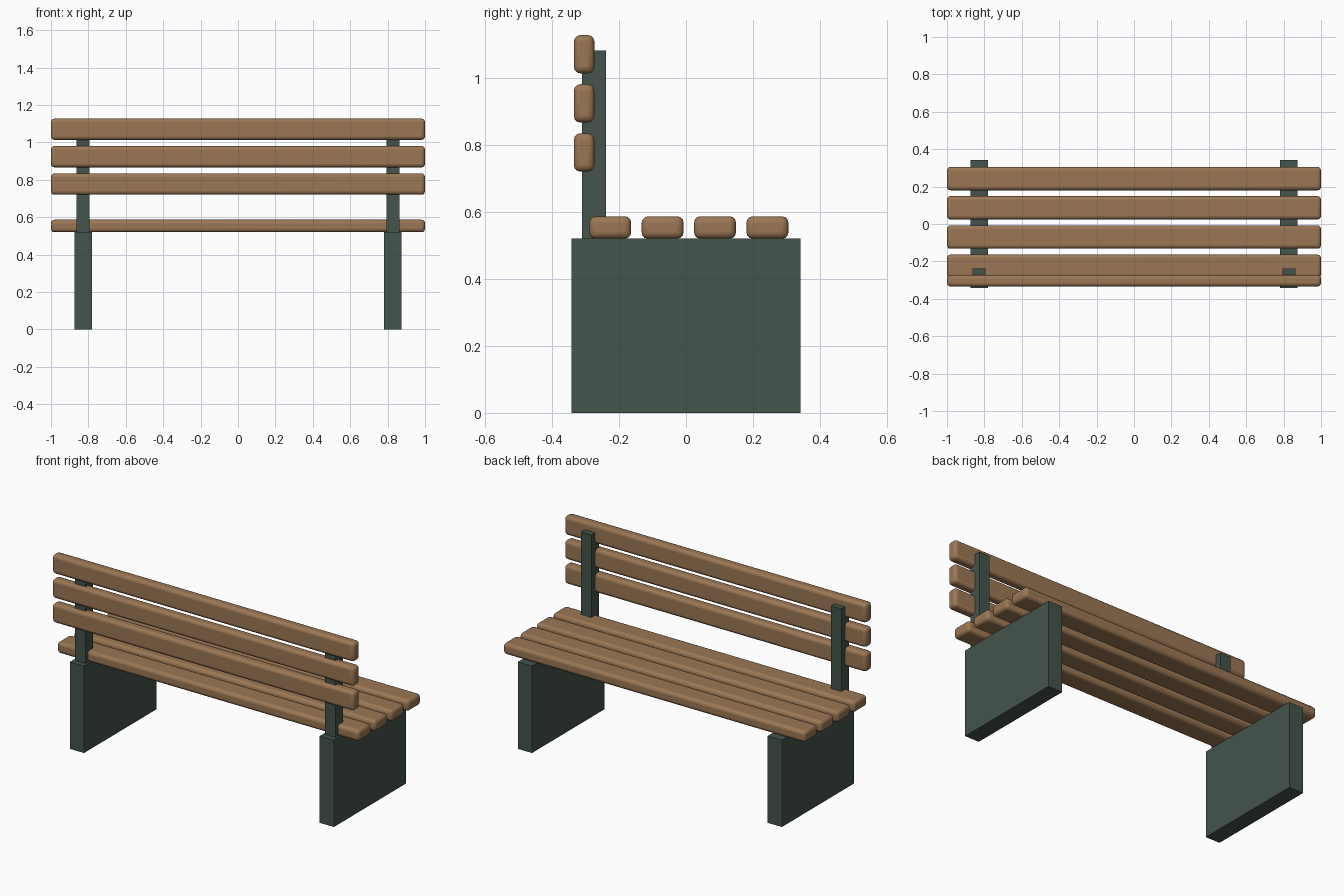
import bpy

if "Cube" in bpy.data.objects:
    bpy.data.objects.remove(bpy.data.objects["Cube"])


def material(name, color):
    m = bpy.data.materials.new(name)
    m.diffuse_color = color
    m.use_nodes = True
    m.node_tree.nodes["Principled BSDF"].inputs["Base Color"].default_value = m.diffuse_color
    return m


wood = material("wood", (0.33, 0.185, 0.09, 1))
iron = material("painted_iron", (0.058, 0.088, 0.072, 1))


def box(name, center, size, mat, bevel=0.0):
    bpy.ops.mesh.primitive_cube_add(size=1, location=center)
    ob = bpy.context.object
    ob.name = name
    ob.scale = size
    bpy.ops.object.transform_apply(location=False, rotation=False, scale=True)
    ob.data.materials.append(mat)
    if bevel:
        mod = ob.modifiers.new("rounded_edges", 'BEVEL')
        mod.width = bevel
        mod.segments = 3
        bpy.ops.object.shade_smooth_by_angle()
    return ob


# Leg slabs and back posts on both sides
for side, x in (("left", -0.828), ("right", 0.828)):
    box(f"{side}_leg", (x, 0, 0.26), (0.094, 0.684, 0.52), iron)
    box(f"{side}_back_post", (x, -0.274, 0.80), (0.07, 0.072, 0.562), iron)

# Seat slats
for i in range(4):
    box(f"seat_slat_{i + 1}", (0, -0.226 + i * 0.1563, 0.553),
        (2.0, 0.125, 0.067), wood, 0.019)

# Backrest slats
for i in range(3):
    box(f"back_slat_{i + 1}", (0, -0.304, 0.777 + i * 0.1465),
        (2.0, 0.061, 0.114), wood, 0.019)
